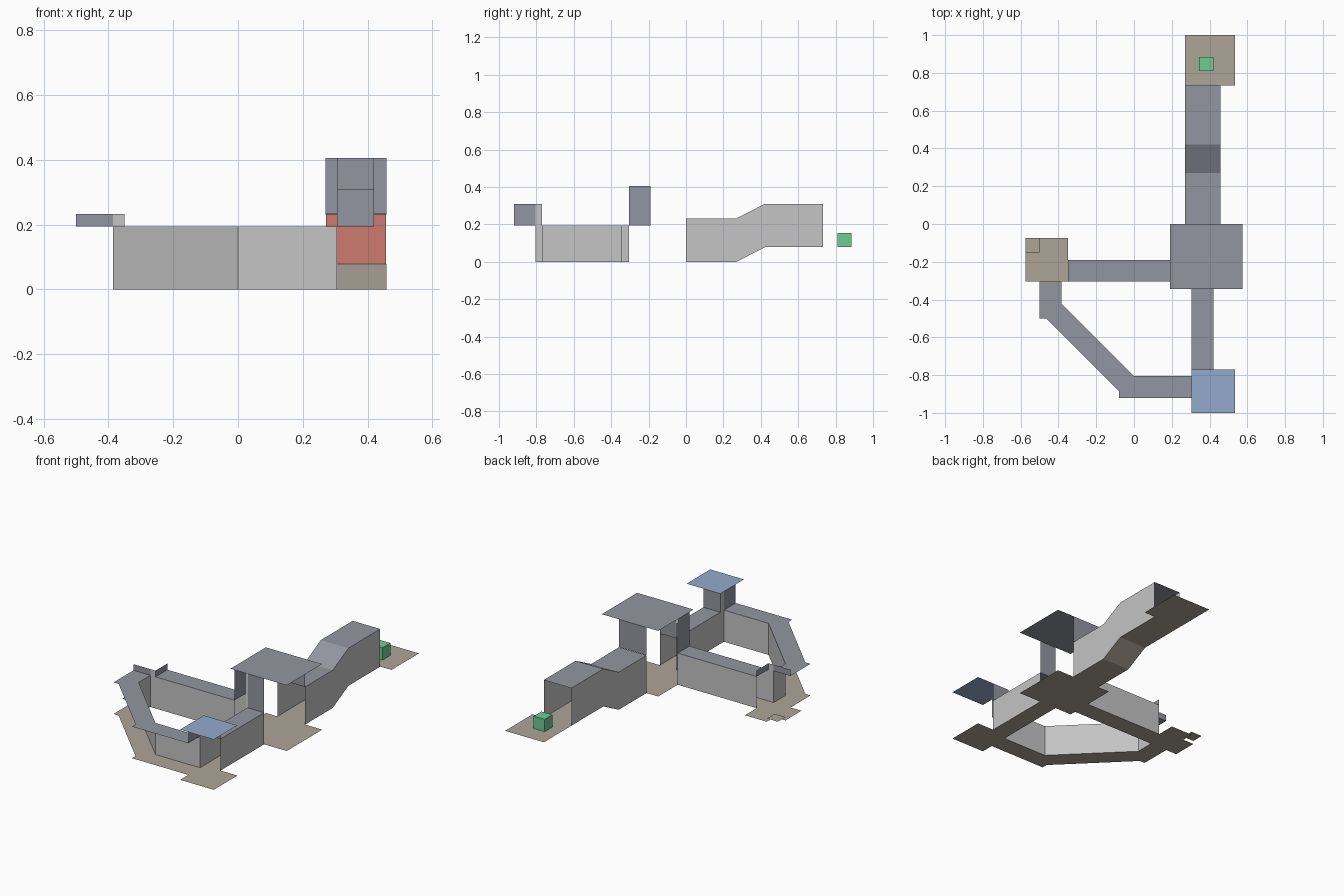
import bpy
import bmesh
from mathutils import Vector

cube = bpy.data.objects.get("Cube")
if cube:
    bpy.data.objects.remove(cube, do_unlink=True)


def material(name, rgb):
    """Flat colour given in sRGB, stored as linear."""
    linear = [((c + 0.055) / 1.055) ** 2.4 for c in rgb]
    mat = bpy.data.materials.new(name)
    mat.use_nodes = True
    mat.diffuse_color = (*linear, 1)
    mat.node_tree.nodes["Principled BSDF"].inputs["Base Color"].default_value = (*linear, 1)
    return mat


FLOOR = material("beige floor", (0.68, 0.645, 0.595))
CEILING = material("blue grey ceiling", (0.58, 0.59, 0.63))
WALL = material("pale grey wall", (0.77, 0.77, 0.775))
BLUE = material("blue ceiling", (0.58, 0.67, 0.80))
RED = material("red door", (0.80, 0.48, 0.44))
GREEN = material("green block", (0.42, 0.80, 0.58))


def surface(name, polygons, mat):
    """One object from a list of polygons, with shared points welded."""
    bm = bmesh.new()
    for poly in polygons:
        points = []
        for p in poly:
            if Vector(p) not in points:
                points.append(Vector(p))
        bm.faces.new([bm.verts.new(p) for p in points])
    bmesh.ops.remove_doubles(bm, verts=bm.verts, dist=0.0005)
    mesh = bpy.data.meshes.new(name)
    bm.to_mesh(mesh)
    bm.free()
    mesh.materials.append(mat)
    obj = bpy.data.objects.new(name, mesh)
    bpy.context.collection.objects.link(obj)
    return obj


def slab(name, x0, x1, y0, y1, z, mat):
    """Flat horizontal rectangle."""
    surface(name, [[(x0, y0, z), (x1, y0, z), (x1, y1, z), (x0, y1, z)]], mat)


def panel(name, a, b, z0, z1, mat):
    """Upright rectangle between two plan points."""
    surface(name, [[(*a, z0), (*b, z0), (*b, z1), (*a, z1)]], mat)


def block(name, x0, x1, y0, y1, z0, z1, mat):
    bm = bmesh.new()
    bmesh.ops.create_cube(bm, size=1)
    bmesh.ops.scale(bm, vec=(x1 - x0, y1 - y0, z1 - z0), verts=bm.verts)
    bmesh.ops.translate(bm, vec=((x0 + x1) / 2, (y0 + y1) / 2, (z0 + z1) / 2), verts=bm.verts)
    mesh = bpy.data.meshes.new(name)
    bm.to_mesh(mesh)
    bm.free()
    mesh.materials.append(mat)
    bpy.context.collection.objects.link(bpy.data.objects.new(name, mesh))


def corridor(name, left, right, height, walled):
    """Open-ended passage between two floor edges, with walls on the given edges."""
    def lift(p):
        return (p[0], p[1], p[2] + height)

    floor, ceiling, walls = [], [], []
    for i in range(len(left) - 1):
        quad = [left[i], left[i + 1], right[i + 1], right[i]]
        floor.append(quad[::-1])
        ceiling.append([lift(p) for p in quad][::-1])
    for edge in walled:
        for a, b in zip(edge, edge[1:]):
            if a != b:
                walls.append([a, b, lift(b), lift(a)])
    surface(name + "_floor", floor, FLOOR)
    surface(name + "_ceiling", ceiling, CEILING)
    surface(name + "_walls", walls, WALL)


LOW = 0.195     # height of the narrow corridors
HALL = 0.405    # height of the central hall

# Central hall
slab("hall_floor", 0.19, 0.575, -0.345, 0, 0, FLOOR)
slab("hall_ceiling", 0.19, 0.575, -0.345, 0, HALL, CEILING)
panel("hall_north_lintel", (0.27, 0), (0.458, 0), 0.233, HALL, CEILING)
panel("hall_south_lintel", (0.305, -0.345), (0.42, -0.345), LOW, HALL, CEILING)
panel("hall_west_lintel", (0.19, -0.305), (0.19, -0.19), LOW, HALL, CEILING)

# North corridor with its ramp, door and end platform
profile = [(0, 0), (0.27, 0), (0.422, 0.078), (0.733, 0.078)]
west_edge = [(0.27, y, z) for y, z in profile]
east_edge = [(0.458, y, z) for y, z in profile]
corridor("north_corridor", west_edge, east_edge, 0.232, (west_edge, east_edge))
block("red_door", 0.271, 0.457, 0.424, 0.45, 0.079, 0.309, RED)
slab("north_platform", 0.27, 0.535, 0.733, 1.0, 0.078, FLOOR)
block("green_block", 0.345, 0.42, 0.81, 0.885, 0.079, 0.155, GREEN)

# South corridor and blue-roofed room
west_edge = [(0.305, -0.77, 0), (0.305, -0.345, 0)]
east_edge = [(0.42, -0.77, 0), (0.42, -0.345, 0)]
corridor("south_corridor", west_edge, east_edge, LOW, (west_edge, east_edge))
slab("south_room_floor", 0.305, 0.535, -1.0, -0.77, 0, FLOOR)
slab("south_room_ceiling", 0.305, 0.535, -1.0, -0.77, 0.31, BLUE)
panel("south_room_north_lintel", (0.305, -0.77), (0.42, -0.77), LOW, 0.31, CEILING)
panel("south_room_west_lintel", (0.305, -0.92), (0.305, -0.805), LOW, 0.31, CEILING)
panel("south_room_corner_wall", (0.305, -0.805), (0.305, -0.77), 0, 0.31, WALL)

# West corridor and west room
south_edge = [(-0.35, -0.305, 0), (0.19, -0.305, 0)]
north_edge = [(-0.35, -0.19, 0), (0.19, -0.19, 0)]
corridor("west_corridor", north_edge, south_edge, LOW, (north_edge, south_edge))
surface("west_room_floor", [
    [(-0.575, -0.305, 0), (-0.35, -0.305, 0), (-0.35, -0.15, 0), (-0.575, -0.15, 0)],
    [(-0.5, -0.15, 0), (-0.35, -0.15, 0), (-0.35, -0.075, 0), (-0.5, -0.075, 0)],
], FLOOR)
slab("west_room_raised_pad", -0.575, -0.5, -0.15, -0.075, 0.02, FLOOR)
panel("west_room_east_lintel", (-0.35, -0.305), (-0.35, -0.19), LOW, 0.233, CEILING)
panel("west_room_south_lintel", (-0.5, -0.305), (-0.385, -0.305), LOW, 0.233, CEILING)
panel("west_room_corner_wall", (-0.385, -0.305), (-0.35, -0.305), 0, 0.233, WALL)

# Diagonal corridor, walled only along its inner edge
outer = [(-0.5, -0.305, 0), (-0.5, -0.5, 0), (-0.465, -0.5, 0),
         (-0.08, -0.885, 0), (-0.08, -0.92, 0), (0.305, -0.92, 0)]
a, b, c, d = (-0.385, -0.305, 0), (-0.385, -0.42, 0), (0, -0.805, 0), (0.305, -0.805, 0)
inner = [a, b, b, c, c, d]
corridor("diagonal_corridor", inner, outer, LOW, (inner,))
